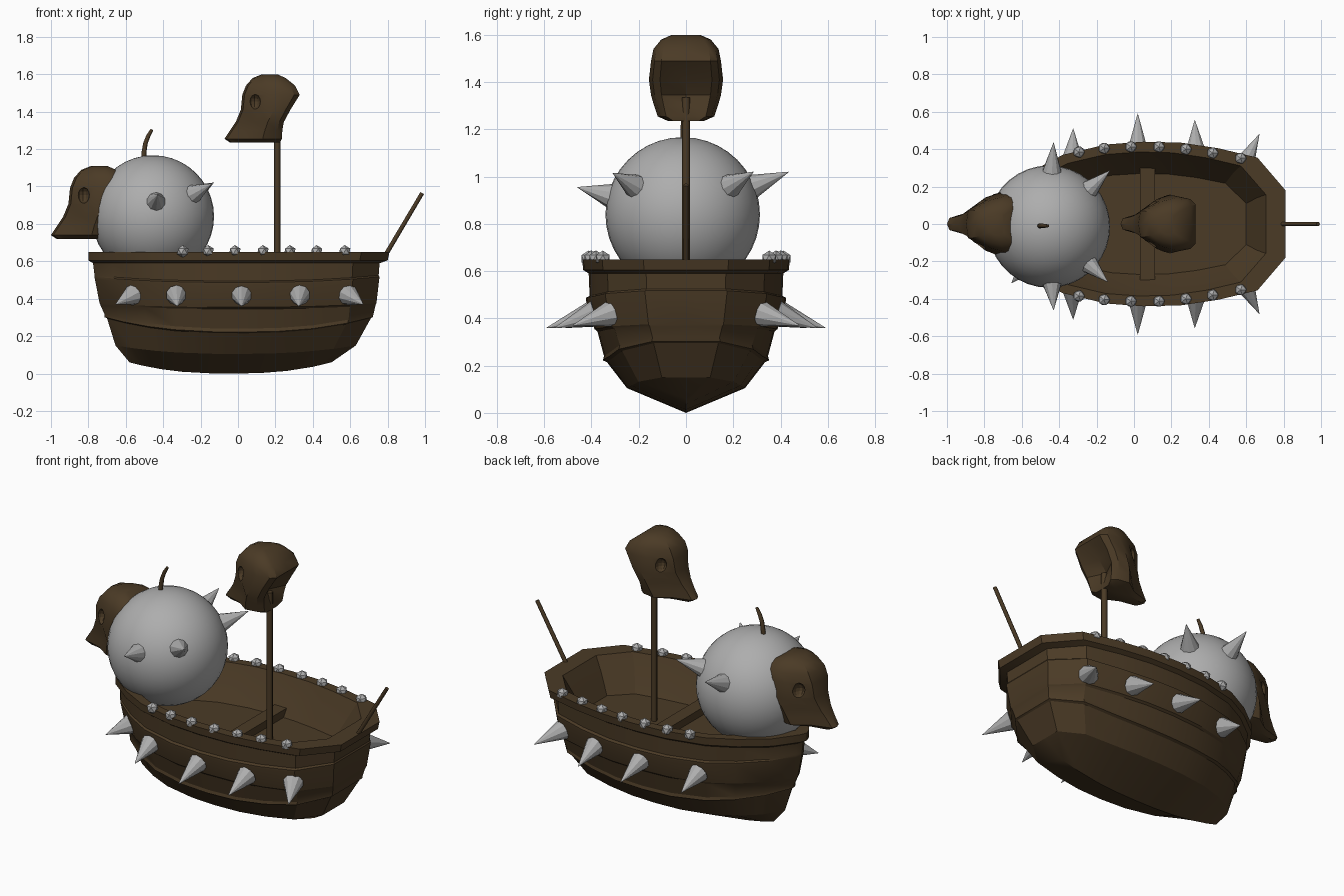
import bpy, bmesh, math
from mathutils import Vector, Matrix

if "Cube" in bpy.data.objects:
    bpy.data.objects.remove(bpy.data.objects["Cube"])


def material(name, rgb):
    m = bpy.data.materials.new(name)
    m.diffuse_color = (*rgb, 1)
    m.use_nodes = True
    m.node_tree.nodes["Principled BSDF"].inputs["Base Color"].default_value = m.diffuse_color
    return m


BROWN = material("dark wood brown", (0.070, 0.043, 0.019))
GREY = material("iron grey", (0.42, 0.42, 0.42))


def finish(bm, name, mat, smooth=None):
    bmesh.ops.recalc_face_normals(bm, faces=bm.faces)
    me = bpy.data.meshes.new(name)
    bm.to_mesh(me)
    bm.free()
    me.materials.append(mat)
    ob = bpy.data.objects.new(name, me)
    bpy.context.collection.objects.link(ob)
    if smooth:
        bpy.ops.object.select_all(action='DESELECT')
        ob.select_set(True)
        bpy.context.view_layer.objects.active = ob
        bpy.ops.object.shade_smooth_by_angle(angle=math.radians(smooth))
    return ob


def bridge(bm, rings):
    for a, b in zip(rings, rings[1:]):
        n = len(a)
        for i in range(n):
            bm.faces.new((a[i], a[(i + 1) % n], b[(i + 1) % n], b[i]))


def rod(name, points, radii, sides, mat):
    """Tapered tube through points lying in the xz plane."""
    bm = bmesh.new()
    pts = [Vector(p) for p in points]
    rings = []
    for i, p in enumerate(pts):
        d = (pts[min(i + 1, len(pts) - 1)] - pts[max(i - 1, 0)]).normalized()
        s = Vector((0, 1, 0))
        t = d.cross(s)
        rings.append([bm.verts.new(p + radii[i] * (s * math.cos(a) + t * math.sin(a)))
                      for a in (2 * math.pi * k / sides for k in range(sides))])
    bridge(bm, rings)
    bm.faces.new(rings[0])
    bm.faces.new(rings[-1])
    return finish(bm, name, mat, 50)


def spike(name, base, tip, radius):
    base, tip = Vector(base), Vector(tip)
    d = tip - base
    bm = bmesh.new()
    bmesh.ops.create_cone(bm, cap_ends=True, segments=10, radius1=radius, radius2=0.001,
                          depth=d.length,
                          matrix=Matrix.Translation((base + tip) / 2) @ d.to_track_quat('Z', 'Y').to_matrix().to_4x4())
    return finish(bm, name, GREY)


# Hull: one plan outline, rescaled at each level from keel to rim, then down inside
HALF = [(-.80, 0), (-.785, .04), (-.69, .17), (-.54, .285), (-.38, .37), (-.15, .425), (.05, .44),
        (.25, .435), (.45, .405), (.66, .355), (.81, .18), (.81, 0)]
OUTLINE = HALF + [(x, -y) for x, y in HALF[-2:0:-1]]
# half width, bow x, stern x, height amidships, height at the ends
LEVELS = [(0, -.58, .50, 0, .06), (.25, -.655, .63, .105, .15), (.335, -.70, .71, .215, .295),
          (.352, -.715, .72, .222, .302), (.347, -.715, .725, .24, .32),
          (.375, -.735, .735, .345, .365), (.388, -.74, .74, .355, .375),
          (.423, -.765, .755, .475, .505), (.423, -.768, .757, .487, .517),
          (.408, -.767, .752, .495, .525), (.412, -.775, .757, .59, .59),
          (.435, -.80, .80, .605, .605), (.44, -.80, .81, .65, .65),
          (.385, -.73, .705, .65, .65), (.345, -.68, .66, .57, .57), (.27, -.60, .60, .455, .455)]
bm = bmesh.new()
rings = []
for w, x0, x1, zm, ze in LEVELS:
    ring = []
    for x, y in OUTLINE:
        u = (x + .80) / 1.61
        ring.append(bm.verts.new((x0 + u * (x1 - x0), y / .44 * w,
                                  zm + (ze - zm) * abs(2 * u - 1) ** 2.5)))
    rings.append(ring)
bridge(bm, rings)
bm.faces.new(rings[-1])
bmesh.ops.remove_doubles(bm, verts=bm.verts, dist=1e-4)
finish(bm, "hull", BROWN, 25)

# Bench
bm = bmesh.new()
bmesh.ops.create_cube(bm, size=1, matrix=Matrix.Translation((.073, 0, .475)) @ Matrix.Diagonal((.08, .62, .05, 1)))
finish(bm, "bench", BROWN)

# Mast, tiller and the fuse on the ball
rod("mast", [(.21, 0, .44), (.21, 0, 1.335)], [.017, .017], 8, BROWN)
rod("tiller", [(.775, 0, .61), (.985, 0, .965)], [.012, .011], 8, BROWN)
rod("fuse", [(-.505, -.01, 1.13), (-.503, -.01, 1.18), (-.495, -.01, 1.23), (-.48, -.01, 1.27), (-.46, -.01, 1.305)],
    [.014, .013, .012, .011, .008], 8, BROWN)

# Ball
BALL = Vector((-.455, -.014, .84))
bm = bmesh.new()
bmesh.ops.create_uvsphere(bm, u_segments=36, v_segments=20, radius=.327, matrix=Matrix.Translation(BALL))
finish(bm, "ball", GREY, 40)
for i, tip in enumerate([(-.43, -.46, .955), (-.14, -.31, 1.015), (-.43, .435, 1.02), (-.13, .285, 1.02)]):
    d = (Vector(tip) - BALL).normalized()
    spike(f"ball_spike_{i}", BALL + d * .305, tip, .056)

# Hull spikes and rim studs on both sides; the bow spike is on the front side only
SPIKES = [((-.33, .35, .42), (-.325, .51, .36)), ((.02, .395, .42), (.02, .59, .36)),
          ((.33, .385, .42), (.325, .555, .36)), ((.59, .32, .42), (.67, .48, .37)),
          ((-.56, .215, .42), (-.655, .315, .37))]
STUDS = [(-.295, .385), (-.16, .405), (-.017, .413), (.133, .413), (.277, .40), (.42, .38), (.57, .352)]
for side, label in ((1, "back"), (-1, "front")):
    for i, (b, t) in enumerate(SPIKES[:4] if side == 1 else SPIKES):
        spike(f"hull_spike_{label}_{i}", (b[0], b[1] * side, b[2]), (t[0], t[1] * side, t[2]), .056)
    for i, (x, y) in enumerate(STUDS):
        bm = bmesh.new()
        bmesh.ops.create_icosphere(bm, subdivisions=1, radius=.034, matrix=Matrix.Translation((x, y * side, .653)))
        finish(bm, f"rim_stud_{label}_{i}", GREY)


# Animal skull: horizontal slices, hollowed at the back, with round eye sockets cut in
# height, front x, back x, half width, snout half width, dent at the back
SLICES = [(1.235, -.03, .225, .075, .022, 0), (1.255, -.06, .235, .12, .03, .01), (1.30, -.03, .237, .135, .035, .025),
          (1.345, .0, .245, .148, .045, .05), (1.41, .027, .28, .157, .06, .035),
          (1.49, .035, .33, .148, .07, 0), (1.54, .055, .305, .138, .07, 0),
          (1.58, .09, .255, .105, .06, 0), (1.60, .14, .21, .06, .04, 0)]


def skull(name, scale, offset):
    place = Matrix.Translation(offset) @ Matrix.Scale(scale, 4)
    bm = bmesh.new()
    rings = []
    for z, xf, xb, w, n, dent in SLICES:
        length = xb - xf
        cheek = n + (w - n) * (.35 if z < 1.38 else .75)
        half = [(xf, n), (xf + .37 * length, cheek), (xf + .65 * length, w), (xb - .1 * length, w * .9), (xb, w * .7)]
        pts = [(xf - .012, 0)] + half + [(xb - dent, 0)] + [(x, -y) for x, y in reversed(half)]
        rings.append([bm.verts.new((x, y, z)) for x, y in pts])
    bridge(bm, rings)
    bm.faces.new(rings[0])
    bm.faces.new(rings[-1])
    bmesh.ops.transform(bm, verts=bm.verts, matrix=place)
    ob = finish(bm, name, BROWN, 32)
    # Eye socket cutter
    bm = bmesh.new()
    for y in (-.122, .122):
        bmesh.ops.create_uvsphere(bm, u_segments=12, v_segments=8, radius=1,
                                  matrix=place @ Matrix.Translation((.088, y, 1.455)) @ Matrix.Diagonal((.032, .05, .043, 1)))
    cutter = finish(bm, name + "_eye_cutter", BROWN)
    cutter.hide_render = True
    cutter.hide_viewport = True
    mod = ob.modifiers.new("eye sockets", 'BOOLEAN')
    mod.operation = 'DIFFERENCE'
    mod.object = cutter


skull("mast_skull", 1, Vector((0, 0, 0)))
skull("bow_skull", 1.07, Vector((-1.0 + .072 * 1.07, 0, .735 - 1.25 * 1.07)))
